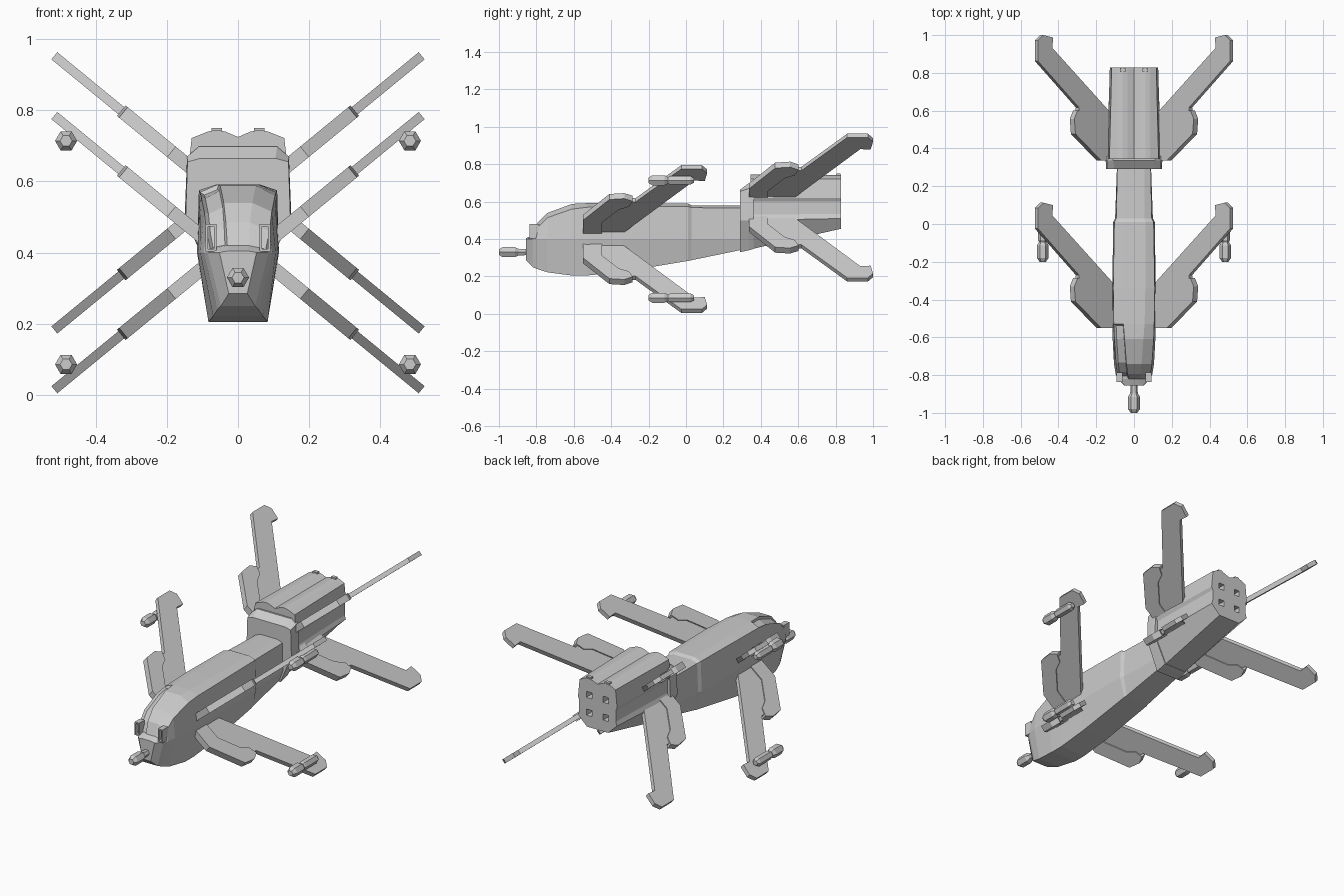
import bpy, bmesh, math
from mathutils import Vector

if "Cube" in bpy.data.objects:
    bpy.data.objects.remove(bpy.data.objects["Cube"])


def finish(name, bm, mirror=False):
    bmesh.ops.recalc_face_normals(bm, faces=bm.faces)
    me = bpy.data.meshes.new(name)
    bm.to_mesh(me)
    bm.free()
    ob = bpy.data.objects.new(name, me)
    bpy.context.collection.objects.link(ob)
    if mirror:
        ob.modifiers.new("Mirror", 'MIRROR')
    return ob


def loft(sections):
    """Skin rings of points; returns the bmesh and its bands of side faces."""
    bm = bmesh.new()
    rings = [[bm.verts.new(p) for p in s] for s in sections]
    n = len(rings[0])
    bands = [[bm.faces.new((a[i], a[(i + 1) % n], b[(i + 1) % n], b[i])) for i in range(n)]
             for a, b in zip(rings, rings[1:])]
    bm.faces.new(rings[0])
    bm.faces.new(rings[-1])
    return bm, bands


def ring(y, half):
    """Full symmetric ring from right-hand (x, z) points listed top to bottom."""
    left = [(-x, z) for x, z in reversed(half) if x > 0]
    return [(x, y, z) for x, z in half + left]


def box(name, center, size, mirror=False):
    bm = bmesh.new()
    bmesh.ops.create_cube(bm, size=1)
    for v in bm.verts:
        v.co = Vector(center) + Vector(c * s for c, s in zip(v.co, size))
    return finish(name, bm, mirror)


# Fuselage: y, top z, top half width, shoulder z, shoulder half width, mid half width, bottom z, bottom half width
hull = [
    (-.855, .405, .025, .402, .045, .052, .285, .026),
    (-.82, .42, .03, .41, .078, .085, .25, .048),
    (-.795, .485, .034, .46, .088, .097, .24, .058),
    (-.74, .54, .04, .515, .095, .106, .222, .07),
    (-.61, .588, .05, .56, .104, .113, .205, .083),
    (-.53, .592, .056, .57, .107, .115, .205, .083),
    (-.34, .592, .06, .575, .11, .115, .225, .083),
    (.01, .59, .06, .575, .104, .11, .283, .08),
    (.03, .58, .055, .568, .094, .10, .287, .077),
    (.31, .578, .055, .565, .088, .09, .345, .07)]
bm, bands = loft([ring(y, [(tw, tz), (sw, sz), (mw, .40), (bw, bz)])
                  for y, tz, tw, sz, sw, mw, bz, bw in hull])
# Recessed canopy panes on both shoulders
for i in (0, 6):
    bmesh.ops.inset_region(bm, faces=[bands[k][i] for k in (1, 2, 3, 4)],
                           thickness=.008, depth=-.012, use_even_offset=True)
finish("fuselage", bm)

# Nose intake frames: two uprights and two rails around a slot
for dx in (-.012, .012):
    box("intake_upright", (.076 + dx, -.812, .442), (.007, .05, .075), True)
for dz in (-.035, .035):
    box("intake_rail", (.076, -.812, .442 + dz), (.03, .05, .007), True)

# Collar between fuselage and engine block
bm, _ = loft([
    ring(.29, [(.105, .665), (.142, .655), (.147, .50), (.075, .33)]),
    ring(.335, [(.11, .698), (.143, .67), (.15, .50), (.075, .34)]),
    ring(.36, [(.11, .698), (.143, .67), (.15, .50), (.075, .347)])])
finish("collar", bm)

# Engine block with twin ridges on the roof and a groove down each side
front = [(0, .725), (.035, .74), (.06, .745), (.085, .74), (.13, .722),
         (.142, .62), (.13, .60), (.13, .53), (.145, .50), (.07, .345)]
back = [(0, .725), (.035, .738), (.06, .743), (.085, .738), (.118, .722),
        (.128, .62), (.12, .60), (.12, .535), (.127, .51), (.07, .455)]
bm, _ = loft([ring(.345, front), ring(.828, back)])
engine = finish("engine_block", bm)

# Square exhaust holes
for z in (.54, .645):
    cutter = box("exhaust_cutter", (.055, .82, z), (.036, .08, .036), True)
    cutter.hide_render = True
    cutter.hide_set(True)
    mod = engine.modifiers.new("Exhaust", 'BOOLEAN')
    mod.object = cutter
    mod.solver = 'EXACT'

# Roof clamps at the tail
box("roof_clamp", (.06, .815, .735), (.03, .02, .03), True)

# Wings: plan outlines (x, y) of the blade and its thicker leading plate
SLOPE = .82
blade = [(.08, -.545), (.18, -.545), (.305, -.40), (.30, -.27), (.516, -.025),
         (.516, .085), (.488, .113), (.437, .10), (.44, .045), (.08, -.355)]
plate = [(.08, -.55), (.187, -.55), (.322, -.41), (.328, -.33), (.31, -.285),
         (.275, -.305), (.255, -.36), (.17, -.45), (.08, -.45)]


def wing(name, outline, thick, up, dy, zc):
    normal = Vector((-SLOPE, 0, 1)).normalized() * thick / 2
    sides = []
    for s in (-1, 1):
        pts = [Vector((x, y + dy, SLOPE * x - .038)) + s * normal for x, y in outline]
        sides.append([(p.x, p.y, zc + up * p.z) for p in pts])
    bm, _ = loft(sides)
    finish(name, bm, True)


for place, dy, zc in (("front", 0, .40), ("rear", .887, .568)):
    for level, up in (("upper", 1), ("lower", -1)):
        wing(f"{place}_{level}_wing", blade, .026, up, dy, zc)
        wing(f"{place}_{level}_wing_plate", plate, .038, up, dy, zc)


# Hexagonal gun pods: (y, radius) profile turned with six sides
def pod(name, x, z, profile, mirror):
    rings = [[(x + r * math.cos(math.tau * k / 6), y, z + r * math.sin(math.tau * k / 6))
              for k in range(6)] for y, r in profile]
    bm, _ = loft(rings)
    finish(name, bm, mirror)


tip = [(0, .017), (.02, .031), (.085, .031), (.105, .02)]
pod("nose_gun", 0, .33, [(y - 1, r) for y, r in tip] + [(-.82, .018)], False)
for level, z in (("upper", .714), ("lower", .086)):
    pod(f"{level}_wing_gun", .483, z,
        [(y - .2, r) for y, r in tip] + [(-.085, .026), (.025, .026), (.042, .015)], True)
